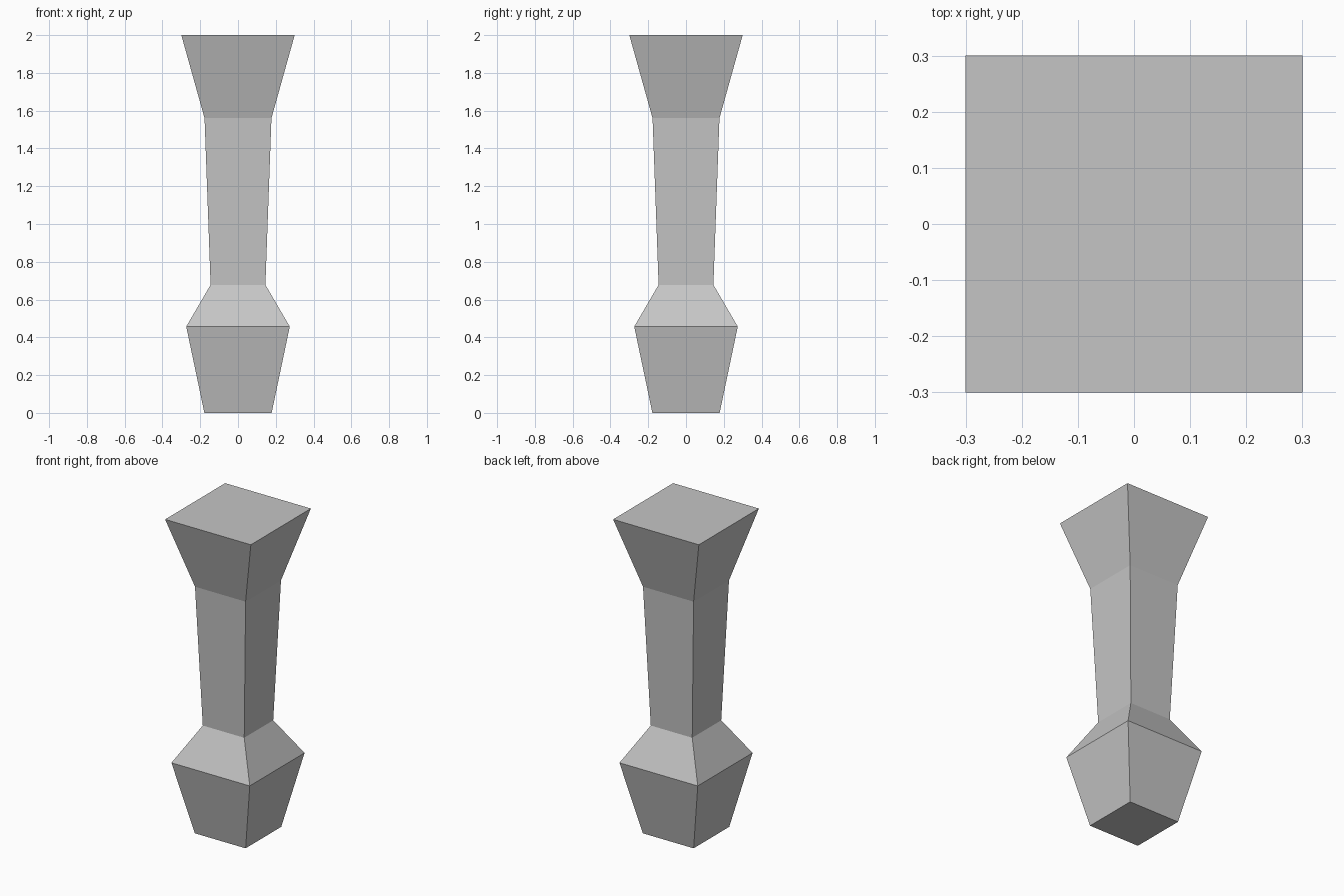
import bpy
import bmesh

cube = bpy.data.objects.get("Cube")
if cube:
    bpy.data.objects.remove(cube, do_unlink=True)

# Plain grey material
grey = bpy.data.materials.new("light_grey")
grey.use_nodes = True
colour = (0.56, 0.56, 0.56, 1)
grey.diffuse_color = colour
grey.node_tree.nodes["Principled BSDF"].inputs["Base Color"].default_value = colour

# Square column profile: (half width, height), foot to top
PROFILE = [(0.178, 0), (0.274, 0.457), (0.145, 0.678), (0.177, 1.56), (0.3, 2)]
CORNERS = [(-1, -1), (1, -1), (1, 1), (-1, 1)]

bm = bmesh.new()
rings = [[bm.verts.new((x * w, y * w, z)) for x, y in CORNERS] for w, z in PROFILE]

# Four flat sides between each pair of rings
for low, high in zip(rings, rings[1:]):
    for i in range(4):
        j = (i + 1) % 4
        bm.faces.new((low[i], low[j], high[j], high[i]))

# Bottom and top caps
bm.faces.new(rings[0][::-1])
bm.faces.new(rings[-1])

mesh = bpy.data.meshes.new("square_pillar")
bm.to_mesh(mesh)
bm.free()
mesh.materials.append(grey)
pillar = bpy.data.objects.new("square_pillar", mesh)
bpy.context.collection.objects.link(pillar)
